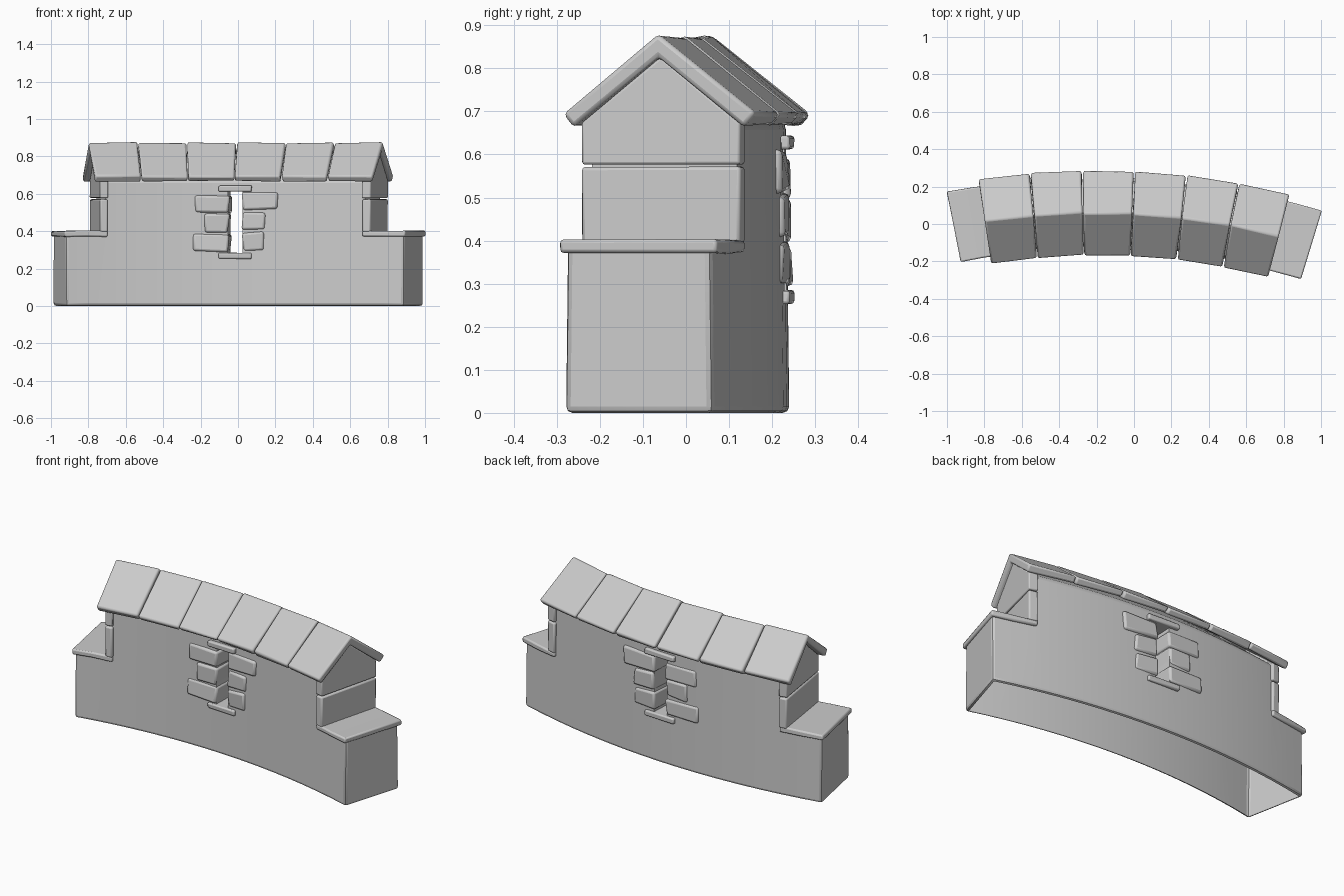
import bpy, bmesh, random
from math import sin, cos, radians

random.seed(4)
if "Cube" in bpy.data.objects:
    bpy.data.objects.remove(bpy.data.objects["Cube"])

# The whole wall follows one gentle arc
RADIUS, CX, CY = 3.9, -0.2, -3.84

stone_mat = bpy.data.materials.new("stone grey")
stone_mat.use_nodes = True
GREY = (0.6, 0.6, 0.6, 1)
stone_mat.diffuse_color = GREY
bsdf = stone_mat.node_tree.nodes["Principled BSDF"]
bsdf.inputs["Base Color"].default_value = GREY
bsdf.inputs["Roughness"].default_value = 0.8


def arc_point(angle, offset, z):
    r = RADIUS + offset
    return (CX + r * sin(angle), CY + r * cos(angle), z)


def activate(obj):
    bpy.ops.object.select_all(action='DESELECT')
    obj.select_set(True)
    bpy.context.view_layer.objects.active = obj


def smooth(obj):
    activate(obj)
    bpy.ops.object.shade_smooth_by_angle(angle=radians(35))


def sweep(name, profile, start, end, steps=1, bevel=0.0, jitter=0.0):
    """Sweep a closed (offset, height) profile along the arc."""
    bm = bmesh.new()
    rings = []
    for i in range(steps + 1):
        a = start + (end - start) * i / steps
        ring = []
        for offset, z in profile:
            p = [c + random.uniform(-jitter, jitter) for c in arc_point(a, offset, z)]
            ring.append(bm.verts.new(p))
        rings.append(ring)
    n = len(profile)
    for r0, r1 in zip(rings, rings[1:]):
        for k in range(n):
            bm.faces.new((r0[k], r0[(k + 1) % n], r1[(k + 1) % n], r1[k]))
    bm.faces.new(rings[0])
    bm.faces.new(rings[-1])
    bmesh.ops.recalc_face_normals(bm, faces=bm.faces)
    mesh = bpy.data.meshes.new(name)
    bm.to_mesh(mesh)
    bm.free()
    obj = bpy.data.objects.new(name, mesh)
    bpy.context.collection.objects.link(obj)
    mesh.materials.append(stone_mat)
    if bevel:
        mod = obj.modifiers.new("soft edges", 'BEVEL')
        mod.width = bevel
        mod.segments = 2
        mod.limit_method = 'ANGLE'
        mod.angle_limit = radians(30)
    smooth(obj)
    return obj


def band(half, z0, z1):
    return [(-half, z0), (half, z0), (half, z1), (-half, z1)]


def gable(half, z0, eave, apex, top_half):
    return [(-half, z0), (half, z0), (top_half, eave), (0, apex), (-top_half, eave)]


# Wall body, with both ends stepped down and a slit window cut through
wall = sweep("wall", gable(0.18, 0, 0.672, 0.82, 0.172), -0.1945, 0.2965, 16, 0.015)
cutters = [sweep("right_step_cutter", band(0.4, 0.376, 1), -0.3, -0.137),
           sweep("left_step_cutter", band(0.4, 0.376, 1), 0.238, 0.4),
           sweep("window_cutter", band(0.4, 0.275, 0.615), 0.039, 0.060)]
for cutter in cutters:
    cut = wall.modifiers.new("cut", 'BOOLEAN')
    cut.operation = 'DIFFERENCE'
    cut.solver = 'EXACT'
    cut.object = cutter
activate(wall)
for mod in list(wall.modifiers):
    bpy.ops.object.modifier_apply(modifier=mod.name)
for cutter in cutters:
    bpy.data.objects.remove(cutter)

# The wall is a shell, open underneath
bm = bmesh.new()
bm.from_mesh(wall.data)
underside = [f for f in bm.faces if all(v.co.z < 0.001 for v in f.verts)]
bmesh.ops.delete(bm, geom=underside, context='FACES')
bm.to_mesh(wall.data)
bm.free()
smooth(wall)

# Low end copings, and facing stones on both gable ends
for side, outer, inner, face in (("right", -0.197, -0.134, -0.1455),
                                 ("left", 0.299, 0.235, 0.2475)):
    sweep(side + "_coping", band(0.191, 0.371, 0.402), outer, inner, 2, 0.008, 0.002)
    sweep(side + "_end_stone_low", band(0.19, 0.395, 0.571), face, inner, 1, 0.008, 0.001)
    sweep(side + "_end_stone_gable", gable(0.19, 0.577, 0.672, 0.828, 0.19),
          face, inner, 1, 0.006, 0.001)

# Roof: six chevron slabs side by side
chevron = [(-0.23, 0.693), (0, 0.876), (0.23, 0.693),
           (0.205, 0.664), (0, 0.827), (-0.205, 0.664)]
count, first, last = 6, -0.154, 0.253
pitch = (last - first) / count
for i in range(count):
    a = first + i * pitch
    sweep(f"roof_slab_{i + 1}", chevron, a + 0.0008, a + pitch - 0.0008,
          1, 0.01, 0.004)

# Window surround: (side, length, bottom, top) of each jamb stone
jambs = [(-1, 0.19, 0.50, 0.595), (-1, 0.135, 0.395, 0.495), (-1, 0.205, 0.29, 0.385),
         (1, 0.2, 0.515, 0.612), (1, 0.13, 0.405, 0.505), (1, 0.13, 0.295, 0.395)]
mid = 0.0497
for i, (side, length, z0, z1) in enumerate(jambs):
    near = mid + side * 0.0095
    sweep(f"jamb_stone_{i + 1}", band(0.184, z0, z1), near,
          near + side * length / RADIUS, 1, 0.012, 0.007)
for name, z0 in (("window_lintel", 0.612), ("window_sill", 0.252)):
    sweep(name, band(0.192, z0, z0 + 0.032), mid - 0.024, mid + 0.024, 1, 0.007, 0.002)
